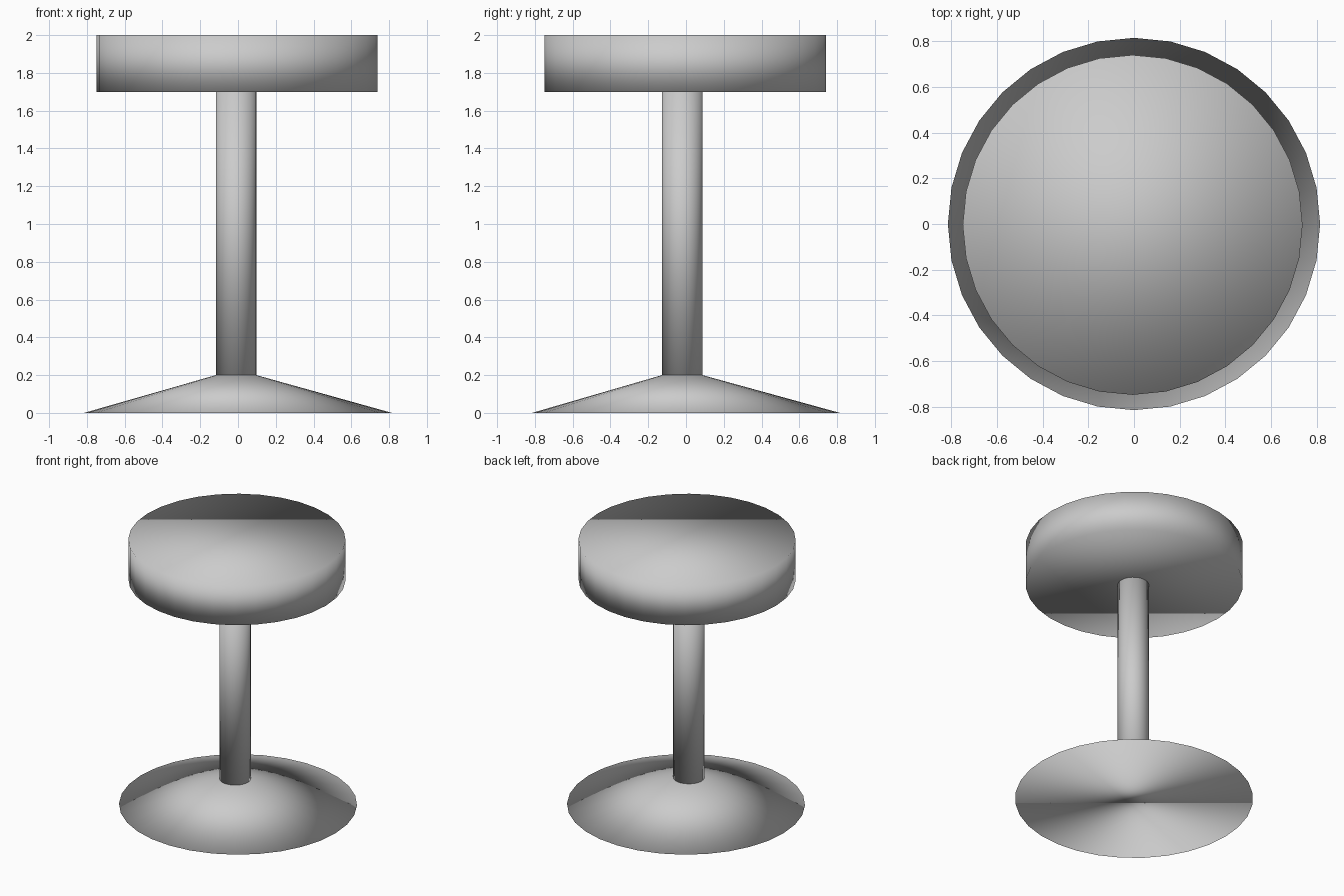
import bpy
import bmesh
import math

if "Cube" in bpy.data.objects:
    bpy.data.objects.remove(bpy.data.objects["Cube"])

SIDES = 32

grey = bpy.data.materials.new("light_grey")
grey.diffuse_color = (0.6, 0.6, 0.6, 1)
grey.use_nodes = True
grey.node_tree.nodes["Principled BSDF"].inputs["Base Color"].default_value = grey.diffuse_color


def turned_part(name, rings):
    """Capped round solid lofted through (x, y, z, radius) rings."""
    bm = bmesh.new()
    loops = []
    for x, y, z, r in rings:
        loops.append([bm.verts.new((x + r * math.cos(2 * math.pi * i / SIDES),
                                    y + r * math.sin(2 * math.pi * i / SIDES), z))
                      for i in range(SIDES)])
    for a, b in zip(loops, loops[1:]):
        for i in range(SIDES):
            j = (i + 1) % SIDES
            bm.faces.new((a[i], a[j], b[j], b[i]))
    bm.faces.new(loops[0][::-1])
    bm.faces.new(loops[-1])
    for f in bm.faces:
        f.smooth = True
    mesh = bpy.data.meshes.new(name)
    bm.to_mesh(mesh)
    bm.free()
    mesh.materials.append(grey)
    obj = bpy.data.objects.new(name, mesh)
    bpy.context.collection.objects.link(obj)
    return obj


# Shallow conical foot
turned_part("base", [(0, 0, 0, 0.815), (-0.01, -0.02, 0.2, 0.107)])
# Central column
turned_part("column", [(-0.01, -0.02, 0.195, 0.107), (-0.01, -0.02, 1.7, 0.107)])
# Round thick seat
turned_part("seat", [(-0.006, -0.004, 1.7, 0.744), (-0.006, -0.004, 2.0, 0.744)])
